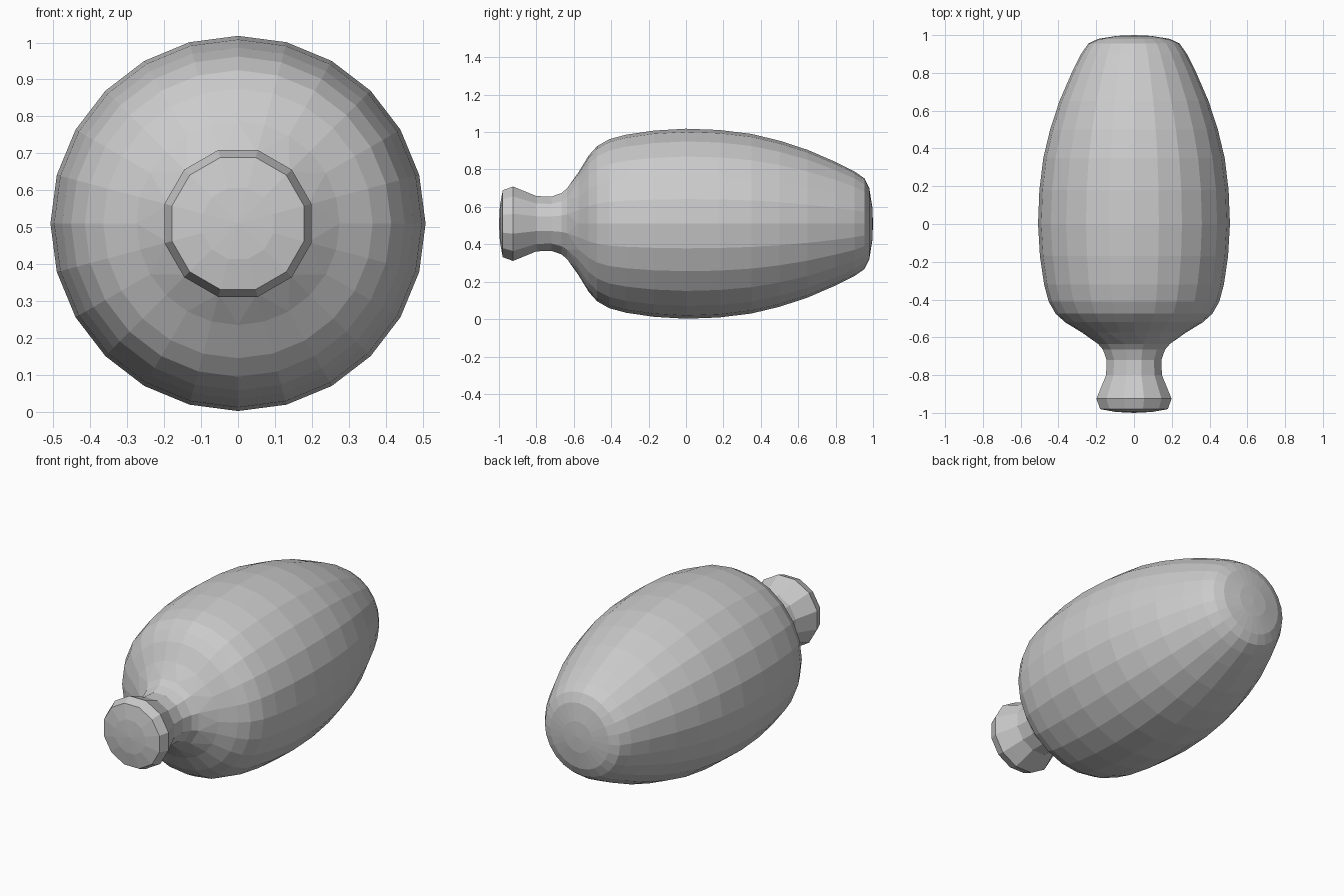
import bpy, bmesh
from math import sin, cos, radians

if "Cube" in bpy.data.objects:
    bpy.data.objects.remove(bpy.data.objects["Cube"])

CZ = 0.51  # height of the lying axis

# Profiles as (y, radius): slim neck with knob, then barrel-shaped body
neck = [(-0.995, 0.1), (-0.98, 0.185), (-0.925, 0.206), (-0.88, 0.187), (-0.8, 0.153),
        (-0.72, 0.150), (-0.665, 0.170), (-0.635, 0.197)]
body = [(-0.575, 0.275), (-0.52, 0.365), (-0.475, 0.415), (-0.41, 0.452), (-0.32, 0.476),
        (-0.17, 0.498), (0.0, 0.508), (0.18, 0.501), (0.35, 0.48), (0.5, 0.444),
        (0.65, 0.395), (0.8, 0.33), (0.9, 0.28), (0.955, 0.242), (0.98, 0.19), (0.996, 0.09)]

bm = bmesh.new()


def ring(y, r, n, start):
    angles = [radians(start + 360 * i / n) for i in range(n)]
    return [bm.verts.new((r * sin(a), y, CZ + r * cos(a))) for a in angles]


def skin(rings):
    for a, b in zip(rings, rings[1:]):
        n = len(a)
        for i in range(n):
            j = (i + 1) % n
            bm.faces.new((a[i], a[j], b[j], b[i]))


def cap(loop, y):
    tip = bm.verts.new((0, y, CZ))
    for i, v in enumerate(loop):
        bm.faces.new((v, loop[(i + 1) % len(loop)], tip))


# 12-sided neck and 24-sided body
neck_rings = [ring(y, r, 12, 15) for y, r in neck]
body_rings = [ring(y, r, 24, 0) for y, r in body]
skin(neck_rings)
skin(body_rings)

# Shoulder fan joining the 12-sided ring to the 24-sided one
lo, hi = neck_rings[-1], body_rings[0]
for i in range(12):
    a, b, c = 2 * i, 2 * i + 1, (2 * i + 2) % 24
    bm.faces.new((lo[i], hi[b], hi[a]))
    bm.faces.new((lo[i], hi[c], hi[b]))
    bm.faces.new((lo[i], lo[(i + 1) % 12], hi[c]))

# Closed, slightly domed ends
cap(neck_rings[0], -1.0)
cap(body_rings[-1], 1.0)

bmesh.ops.recalc_face_normals(bm, faces=bm.faces[:])
mesh = bpy.data.meshes.new("bottle_body")
bm.to_mesh(mesh)
bm.free()
bpy.context.collection.objects.link(bpy.data.objects.new("bottle_body", mesh))
